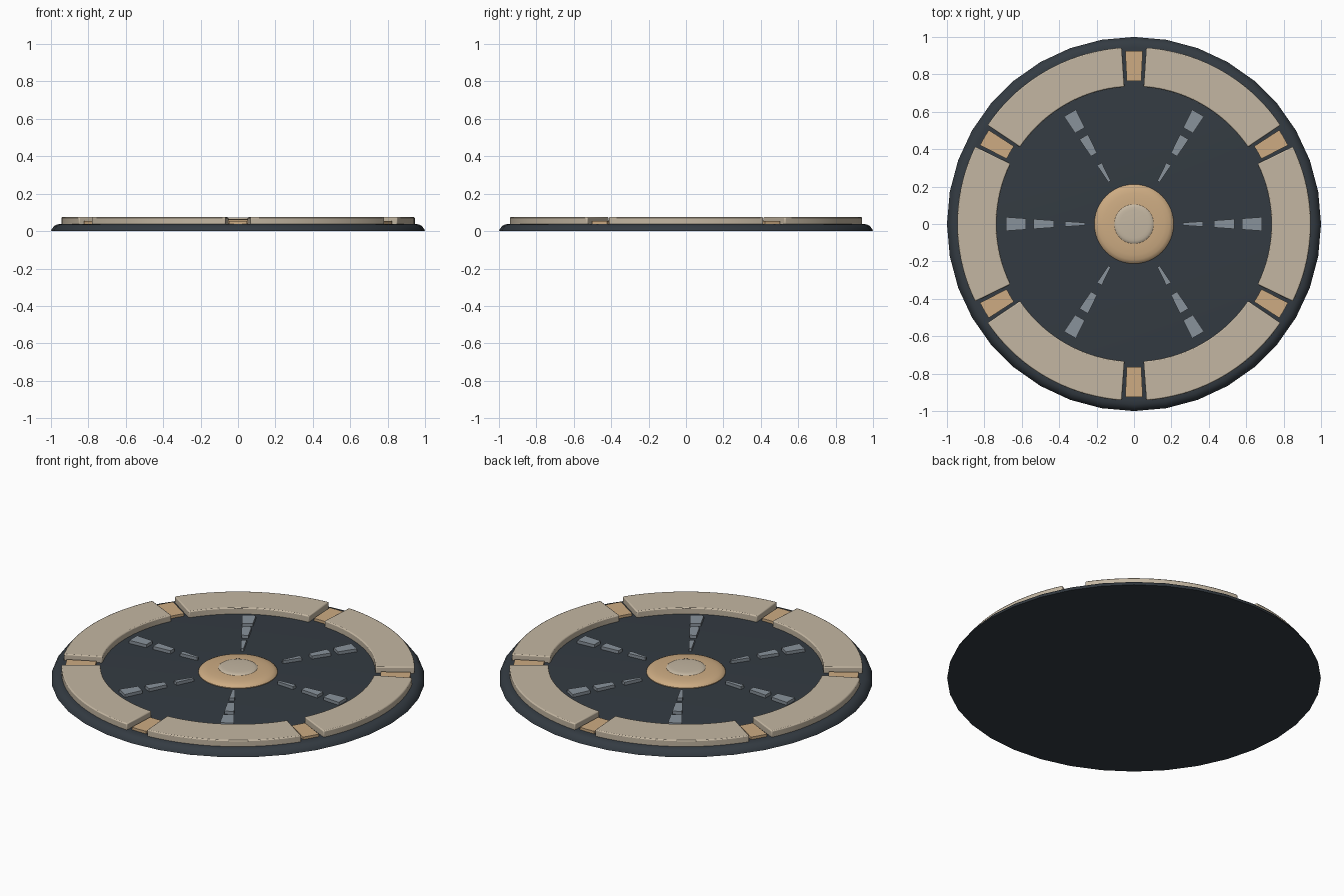
import bpy, bmesh
from math import sin, cos, pi, radians

cube = bpy.data.objects.get("Cube")
if cube:
    bpy.data.objects.remove(cube)


def material(name, rgb):
    mat = bpy.data.materials.new(name)
    mat.use_nodes = True
    mat.diffuse_color = (*rgb, 1)
    mat.node_tree.nodes["Principled BSDF"].inputs["Base Color"].default_value = (*rgb, 1)
    return mat


slate = material("dark slate", (0.034, 0.044, 0.055))
beige = material("warm beige", (0.55, 0.47, 0.36))
tan = material("tan", (0.61, 0.41, 0.225))
grey = material("cool grey", (0.25, 0.29, 0.33))


def finish(bm, name, mat, angle=35, bevel=0):
    bmesh.ops.recalc_face_normals(bm, faces=bm.faces)
    mesh = bpy.data.meshes.new(name)
    bm.to_mesh(mesh)
    bm.free()
    mesh.materials.append(mat)
    obj = bpy.data.objects.new(name, mesh)
    bpy.context.collection.objects.link(obj)
    bpy.ops.object.select_all(action='DESELECT')
    obj.select_set(True)
    bpy.context.view_layer.objects.active = obj
    bpy.ops.object.shade_smooth_by_angle(angle=radians(angle))
    if bevel:
        mod = obj.modifiers.new("soft edges", 'BEVEL')
        mod.width = bevel
        mod.segments = 2
        mod.limit_method = 'ANGLE'
    return obj


def turned(name, profile, sides, mat, angle=35):
    """Closed round solid from (radius, height) rings, capped at both ends."""
    bm = bmesh.new()
    rings = [[bm.verts.new((r * cos(2 * pi * i / sides), r * sin(2 * pi * i / sides), z))
              for i in range(sides)] for r, z in profile]
    for low, high in zip(rings, rings[1:]):
        for i in range(sides):
            j = (i + 1) % sides
            bm.faces.new((low[i], low[j], high[j], high[i]))
    bm.faces.new(rings[0])
    bm.faces.new(rings[-1])
    return finish(bm, name, mat, angle)


def prism(name, outline, z0, z1, mat, turn, bevel=0):
    """Extruded outline, turned about the centre."""
    bm = bmesh.new()
    face = bm.faces.new([bm.verts.new((x, y, z0)) for x, y in outline])
    ext = bmesh.ops.extrude_face_region(bm, geom=[face])["geom"]
    moved = [v for v in ext if isinstance(v, bmesh.types.BMVert)]
    bmesh.ops.translate(bm, verts=moved, vec=(0, 0, z1 - z0))
    obj = finish(bm, name, mat, bevel=bevel)
    obj.rotation_euler.z = radians(turn)
    return obj


def sector(r0, r1, half, steps):
    """Outline of a slice of a ring, centred on +x."""
    angles = [radians(half * (2 * i / steps - 1)) for i in range(steps + 1)]
    return ([(r1 * cos(a), r1 * sin(a)) for a in angles] +
            [(r0 * cos(a), r0 * sin(a)) for a in reversed(angles)])


# Base plate with a rounded rim
turned("base_plate", [(1, 0), (0.995, 0.012), (0.982, 0.028), (0.965, 0.036), (0.945, 0.038)],
       36, slate, angle=40)

# Central hub and its cap
turned("hub", [(0.212, 0.03), (0.212, 0.042), (0.205, 0.05), (0.19, 0.057),
               (0.165, 0.062), (0.13, 0.065), (0.1, 0.066)], 48, tan)
turned("hub_cap", [(0.105, 0.055), (0.105, 0.066), (0.1, 0.07), (0.09, 0.0725),
                   (0.075, 0.074)], 40, beige)


def half_width(r):
    return 0.007 + (r - 0.262) * 0.071


for k in range(6):
    # Raised ring segment
    prism(f"ring_segment_{k + 1}", sector(0.735, 0.945, 26, 18), 0.03, 0.075,
          beige, 60 * k, bevel=0.006)
    # Low block in the gap between segments
    prism(f"gap_block_{k + 1}", sector(0.765, 0.925, 2.9, 2), 0.03, 0.053, tan, 60 * k + 30)
    # Row of widening spoke markers
    for n, (r0, r1) in enumerate([(0.262, 0.37), (0.428, 0.538), (0.578, 0.685)]):
        a, b = half_width(r0), half_width(r1)
        prism(f"spoke_marker_{k + 1}_{n + 1}", [(r0, -a), (r1, -b), (r1, b), (r0, a)],
              0.03, 0.056, grey, 60 * k)
